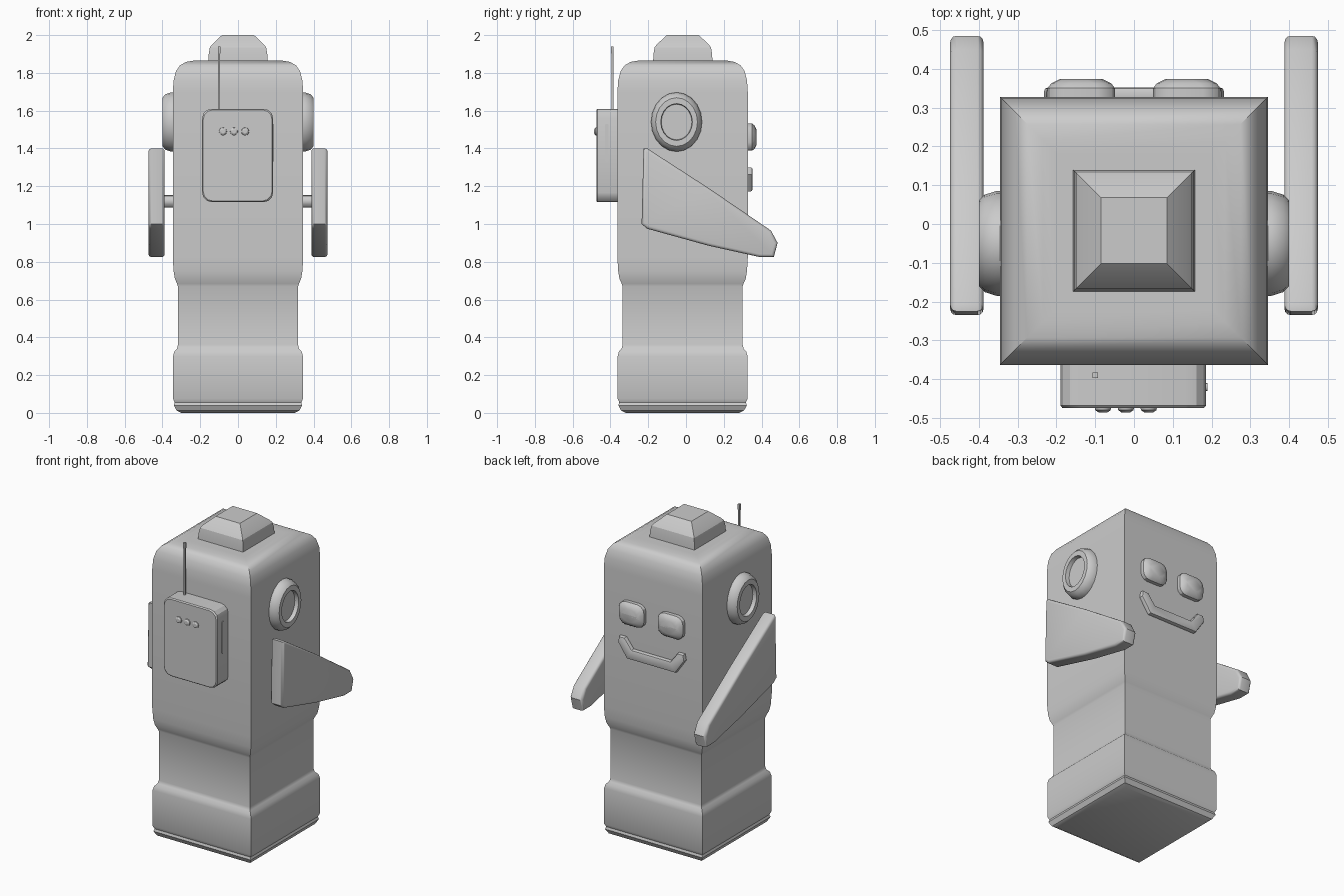
import bpy
import bmesh
from math import cos, sin, pi, radians
from mathutils import Vector

cube = bpy.data.objects.get("Cube")
if cube:
    bpy.data.objects.remove(cube, do_unlink=True)

grey = bpy.data.materials.new("plain grey")
grey.use_nodes = True
GREY = (0.6, 0.6, 0.6, 1)
grey.diffuse_color = GREY
grey.node_tree.nodes["Principled BSDF"].inputs["Base Color"].default_value = GREY


def loft(name, rings, bevel=0, segments=2, angle=30):
    """Skin a list of equal-length point rings and cap both ends."""
    bm = bmesh.new()
    loops = [[bm.verts.new(p) for p in ring] for ring in rings]
    n = len(loops[0])
    for a, b in zip(loops, loops[1:]):
        for i in range(n):
            j = (i + 1) % n
            bm.faces.new((a[i], a[j], b[j], b[i]))
    bm.faces.new(loops[0][::-1])
    bm.faces.new(loops[-1])
    bmesh.ops.recalc_face_normals(bm, faces=bm.faces)
    if bevel:
        caps = [e for e in bm.edges if any(len(f.verts) == n and n > 4 for f in e.link_faces)]
        bmesh.ops.bevel(bm, geom=caps, offset=bevel, segments=segments,
                        profile=0.5, affect="EDGES", clamp_overlap=True)
    mesh = bpy.data.meshes.new(name)
    bm.to_mesh(mesh)
    bm.free()
    mesh.materials.append(grey)
    ob = bpy.data.objects.new(name, mesh)
    bpy.context.collection.objects.link(ob)
    bpy.ops.object.select_all(action="DESELECT")
    ob.select_set(True)
    bpy.context.view_layer.objects.active = ob
    bpy.ops.object.shade_smooth_by_angle(angle=radians(angle))
    return ob


def square(cy, half, z):
    return [(sx * half, cy + sy * half, z) for sx, sy in ((-1, -1), (1, -1), (1, 1), (-1, 1))]


def ellipse(ry, rz, n):
    return [(ry * cos(2 * pi * i / n), rz * sin(2 * pi * i / n)) for i in range(n)]


def rounded_rect(hw, hh, r, steps=3):
    pts = []
    for k, (sx, sy) in enumerate(((1, 1), (-1, 1), (-1, -1), (1, -1))):
        for i in range(steps + 1):
            a = (k + i / steps) * pi / 2
            pts.append((sx * (hw - r) + r * cos(a), sy * (hh - r) + r * sin(a)))
    return pts


def on_face(outline, cx, cz, y):
    return [(cx + u, y, cz + v) for u, v in outline]


def on_side(outline, cy, cz, x):
    return [(x, cy + u, cz + v) for u, v in outline]


# body: square tower with a waist and rounded shoulders
BODY_Y = -0.018
body_profile = [(0.30, 0), (0.325, 0.012), (0.34, 0.04), (0.335, 0.055), (0.344, 0.075),
                (0.344, 0.30), (0.337, 0.325), (0.323, 0.34), (0.318, 0.36),
                (0.318, 0.67), (0.323, 0.685), (0.334, 0.71), (0.341, 0.75), (0.345, 0.82),
                (0.345, 1.70), (0.341, 1.76), (0.328, 1.81), (0.307, 1.84),
                (0.275, 1.858), (0.235, 1.865), (0.20, 1.865)]
loft("body", [square(BODY_Y, h, z) for h, z in body_profile])

# cap on the head
cap_profile = [(0.157, 1.86), (0.155, 1.90), (0.149, 1.935), (0.138, 1.95), (0.085, 2.0)]
loft("head_cap", [square(-0.017, h, z) for h, z in cap_profile], angle=20)

# ears, arms and shoulder pins on both sides
arm_outline = [(-0.225, 1.40), (-0.235, 1.0), (-0.205, 0.975), (0.12, 0.885), (0.39, 0.825),
               (0.465, 0.825), (0.485, 0.90), (0.45, 0.965), (0.12, 1.19), (-0.205, 1.40)]
ear_profile = [(0.33, 1), (0.355, 1), (0.385, 0.93), (0.40, 0.82),
               (0.40, 0.62), (0.375, 0.60)]
for side, s in (("right", -1), ("left", 1)):
    rim = ellipse(0.135, 0.157, 20)
    loft(side + "_ear", [on_side([(u * k, v * k) for u, v in rim], -0.05, 1.54, s * x)
                         for x, k in ear_profile])
    loft(side + "_arm", [on_side(arm_outline, 0, 0, s * x) for x in (0.388, 0.474)],
         bevel=0.024, segments=3, angle=40)
    loft(side + "_shoulder_pin", [on_side(ellipse(0.033, 0.033, 12), -0.05, 1.12, s * x)
                                  for x in (0.33, 0.40)])

# pack with buttons, side slot and aerial
loft("pack", [on_face(rounded_rect(0.188 - i, 0.247 - i, 0.05), -0.002, 1.363, y)
              for y, i in ((-0.35, 0), (-0.468, 0), (-0.475, 0.006))])
for i in range(3):
    knob = ellipse(0.022, 0.022, 12)
    loft("pack_button", [on_face([(u * k, v * k) for u, v in knob], -0.08 + 0.059 * i, 1.49, y)
                         for y, k in ((-0.47, 1), (-0.480, 0.9), (-0.486, 0.5))])
loft("pack_slot", [on_side(rounded_rect(0.01, 0.10, 0.008), -0.42, 1.43, x)
                   for x in (0.18, 0.189)])
aerial = [(0.005, 1.60), (0.005, 1.90), (0.007, 1.905), (0.007, 1.94)]
loft("aerial", [[(x - 0.1, y - 0.39 + 0, z) for x, y, z in square(0, r, z)] for r, z in aerial])

# eyes
for side, s in (("right", -1), ("left", 1)):
    loft(side + "_eye", [on_face(rounded_rect(0.087 - i, 0.072 - i, 0.045), s * 0.136, 1.46, y)
                         for y, i in ((0.31, 0), (0.35, 0), (0.363, 0.010), (0.374, 0.032))])

# smiling mouth
half = [(0, 1.172), (0.17, 1.172), (0.232, 1.262), (0.225, 1.30), (0.185, 1.30),
        (0.135, 1.235), (0, 1.235)]
smile = half + [(-x, z) for x, z in half[-2:0:-1]]
loft("mouth", [on_face(smile, 0, 0, y) for y in (0.31, 0.352)], bevel=0.01, segments=2)
